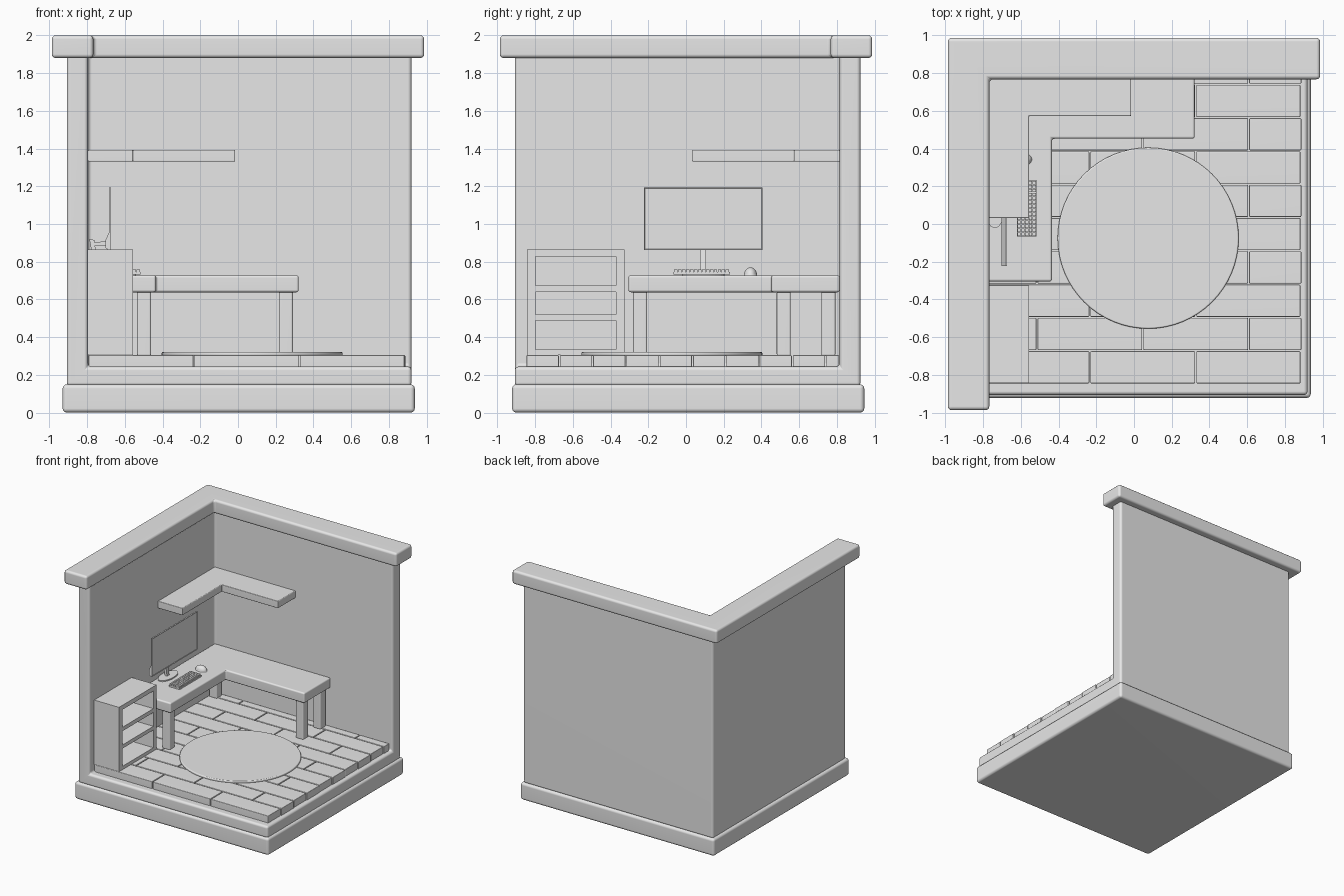
import bpy, bmesh, math
from mathutils import Matrix

cube = bpy.data.objects.get("Cube")
if cube:
    bpy.data.objects.remove(cube, do_unlink=True)

clay = bpy.data.materials.new("plain_grey")
clay.use_nodes = True
GREY = (0.8, 0.8, 0.8, 1)
clay.diffuse_color = GREY
clay.node_tree.nodes["Principled BSDF"].inputs["Base Color"].default_value = GREY


def finish(name, bm, bevel=0, segments=3, smooth=False):
    """Turn a bmesh into a named object, optionally with rounded edges."""
    bmesh.ops.recalc_face_normals(bm, faces=bm.faces[:])
    mesh = bpy.data.meshes.new(name)
    bm.to_mesh(mesh)
    bm.free()
    mesh.materials.append(clay)
    obj = bpy.data.objects.new(name, mesh)
    bpy.context.collection.objects.link(obj)
    if bevel or smooth:
        mesh.shade_smooth()
    if bevel:
        mod = obj.modifiers.new("rounded_edges", 'BEVEL')
        mod.width, mod.segments = bevel, segments
        mod.limit_method = 'ANGLE'
        obj.modifiers.new("flat_faces", 'WEIGHTED_NORMAL')
    return obj


def add_box(bm, x, y, z):
    size = [b - a for a, b in (x, y, z)]
    mid = [(a + b) / 2 for a, b in (x, y, z)]
    bmesh.ops.create_cube(bm, size=1, matrix=Matrix.Translation(mid) @ Matrix.Diagonal((*size, 1)))


def box(name, x, y, z, bevel=0, segments=3):
    bm = bmesh.new()
    add_box(bm, x, y, z)
    return finish(name, bm, bevel, segments)


def prism(name, points, direction, bevel=0):
    """Extrude a closed outline along a direction."""
    bm = bmesh.new()
    face = bm.faces.new([bm.verts.new(p) for p in points])
    new = bmesh.ops.extrude_face_region(bm, geom=[face])["geom"]
    bmesh.ops.translate(bm, vec=direction, verts=[v for v in new if isinstance(v, bmesh.types.BMVert)])
    return finish(name, bm, bevel)


def corner_slab(name, left, back, front_y, right_x, inner_x, inner_y, z, bevel):
    """L-shaped slab that follows the left and back walls."""
    outline = [(left, front_y), (inner_x, front_y), (inner_x, inner_y),
               (right_x, inner_y), (right_x, back), (left, back)]
    return prism(name, [(x, y, z[0]) for x, y in outline], (0, 0, z[1] - z[0]), bevel)


def disc(name, centre, rx, ry, z, sides, bevel=0):
    bm = bmesh.new()
    mat = Matrix.Translation((*centre, (z[0] + z[1]) / 2)) @ Matrix.Diagonal((rx, ry, z[1] - z[0], 1))
    bmesh.ops.create_cone(bm, cap_ends=True, segments=sides, radius1=1, radius2=1, depth=1, matrix=mat)
    return finish(name, bm, bevel)


# Room: plinth, one-piece walls and floor, top trim
WALL_X, WALL_Y, FLOOR = -0.795, 0.815, 0.305
box("plinth", (-0.93, 0.937), (-0.922, 0.945), (0, 0.15), 0.022)
room = box("walls_and_floor", (-0.907, 0.92), (-0.907, 0.925), (0.14, 1.9), 0)
cutter = box("room_cutter", (WALL_X, 2), (-2, WALL_Y), (0.244, 3))
cutter.hide_render = True
cutter.hide_viewport = True
cut = room.modifiers.new("room_space", 'BOOLEAN')
cut.operation, cut.object, cut.solver = 'DIFFERENCE', cutter, 'EXACT'
room.data.shade_smooth()
rounding = room.modifiers.new("rounded_edges", 'BEVEL')
rounding.width, rounding.segments = 0.02, 3
room.modifiers.new("flat_faces", 'WEIGHTED_NORMAL')
corner_slab("wall_top_trim", -0.987, 0.987, -0.987, 0.987, -0.767, 0.767, (1.88, 2.0), 0.02)

# Floor planks in staggered rows
PLANK, ROW, GAP = 0.561, 0.1765, 0.003
bm = bmesh.new()
for row in range(10):
    y0 = -0.848 + row * ROW
    y1 = min(y0 + ROW, WALL_Y)
    end = 0.89 if row % 2 else 0.885
    x0 = WALL_X
    x1 = x0 + (PLANK / 2 if row % 2 else PLANK)
    while x0 < end - 0.01:
        stop = end if x1 > end - 0.02 else x1
        add_box(bm, (x0 + GAP, stop - GAP), (y0 + GAP, y1 - GAP), (0.24, FLOOR))
        x0, x1 = stop, stop + PLANK
finish("floor_planks", bm, 0.005, 2)

# Rug
disc("round_rug", (0.075, -0.075), 0.48, 0.48, (0.3, 0.322), 64, 0.008)

# Desk with legs, and the shelf above it
corner_slab("corner_desk_top", WALL_X, WALL_Y, -0.305, 0.322, -0.435, 0.452, (0.638, 0.728), 0.013)
legs = [(-0.498, -0.243), (-0.745, -0.243), (-0.745, 0.755), (0.254, 0.518), (0.254, 0.755)]
for i, (x, y) in enumerate(legs):
    box(f"desk_leg_{i + 1}", (x - 0.037, x + 0.037), (y - 0.037, y + 0.037), (0.3, 0.645), 0.01)
corner_slab("corner_wall_shelf", WALL_X, WALL_Y, 0.032, -0.015, -0.557, 0.572, (1.33, 1.393), 0.006)

# Bookcase with three open compartments
bm = bmesh.new()
add_box(bm, (WALL_X, -0.765), (-0.797, -0.37), (FLOOR, 0.865))
for side in ((-0.842, -0.797), (-0.37, -0.327)):
    add_box(bm, (WALL_X, -0.556), side, (FLOOR, 0.865))
for level in ((FLOOR, 0.334), (0.488, 0.52), (0.64, 0.674), (0.827, 0.865)):
    add_box(bm, (WALL_X, -0.556), (-0.797, -0.37), level)
finish("bookcase", bm)

# Monitor: panel with recessed screen, rear housing, arm, post, foot
bm = bmesh.new()
add_box(bm, (-0.684, -0.672), (-0.222, 0.405), (0.862, 1.194))
screen = [f for f in bm.faces if f.calc_center_median().x > -0.673]
bmesh.ops.inset_region(bm, faces=screen, thickness=0.008)
bmesh.ops.translate(bm, vec=(-0.004, 0, 0), verts=screen[0].verts[:])
finish("monitor_panel", bm)
prism("monitor_housing", [(-0.684, -0.222, 0.955), (-0.702, -0.222, 0.915),
                          (-0.702, -0.222, 0.872), (-0.684, -0.222, 0.862)], (0, 0.627, 0))
prism("monitor_arm", [(-0.77, 0.075, 0.885), (-0.7, 0.075, 0.885),
                      (-0.7, 0.075, 0.91), (-0.77, 0.075, 0.9)], (0, 0.032, 0))
prism("monitor_post", [(-0.755, 0.075, 0.732), (-0.735, 0.075, 0.732),
                       (-0.762, 0.075, 0.915), (-0.788, 0.075, 0.92)], (0, 0.032, 0))
disc("monitor_foot", (-0.738, 0.092), 0.055, 0.113, (0.726, 0.738), 32)

# Keyboard with a grid of keys
bm = bmesh.new()
add_box(bm, (-0.62, -0.517), (-0.065, 0.233), (0.732, 0.745))
for r in range(5):
    for c in range(14):
        x, y = -0.6175 + r * 0.02, -0.0625 + c * 0.021
        add_box(bm, (x, x + 0.017), (y, y + 0.018), (0.744, 0.758))
finish("keyboard", bm)

# Mouse: domed half shell
bm = bmesh.new()
bmesh.ops.create_uvsphere(bm, u_segments=24, v_segments=12, radius=1)
bmesh.ops.bisect_plane(bm, geom=bm.verts[:] + bm.edges[:] + bm.faces[:], plane_co=(0, 0, 0),
                       plane_no=(0, 0, -1), clear_outer=True)
bmesh.ops.transform(bm, verts=bm.verts[:],
                    matrix=Matrix.Translation((-0.593, 0.342, 0.727)) @ Matrix.Diagonal((0.052, 0.035, 0.043, 1)))
finish("mouse", bm, smooth=True)
